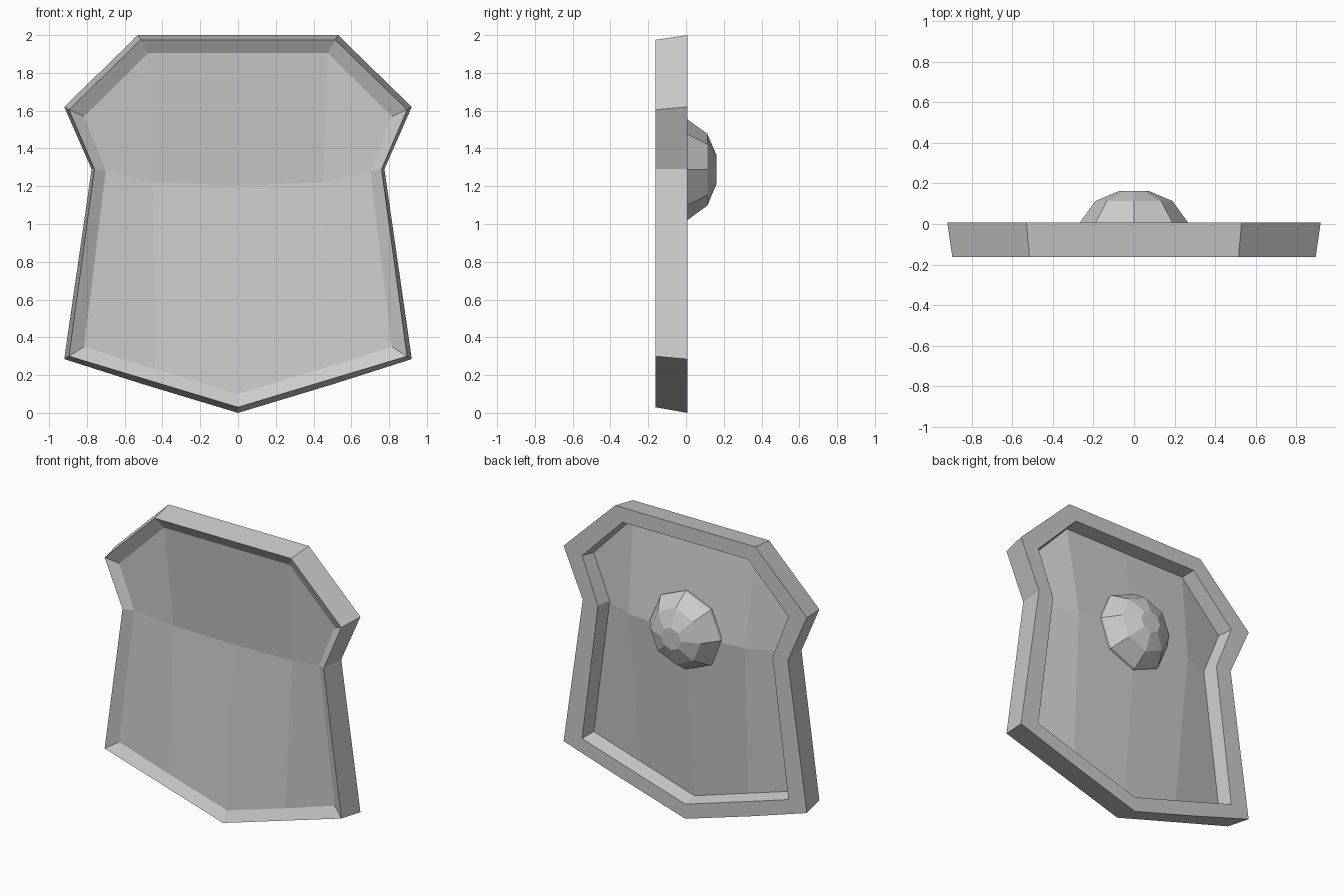
import bpy, bmesh, math

if "Cube" in bpy.data.objects:
    bpy.data.objects.remove(bpy.data.objects["Cube"])


def finish(bm, name):
    bmesh.ops.remove_doubles(bm, verts=bm.verts, dist=1e-5)
    bmesh.ops.recalc_face_normals(bm, faces=bm.faces)
    me = bpy.data.meshes.new(name)
    bm.to_mesh(me)
    bm.free()
    ob = bpy.data.objects.new(name, me)
    bpy.context.collection.objects.link(ob)
    return ob


# Half outlines (x, z): top centre, top corner, shoulder, waist, hip, lower mid, bottom tip
back_outer = [(0, 2), (.53, 2), (.92, 1.62), (.775, 1.29), (.92, .285), (.50, .151), (0, 0)]
front_rim = [(0, 1.975), (.515, 1.975), (.895, 1.605), (.76, 1.29), (.895, .30), (.48, .175), (0, .03)]
front_inner = [(0, 1.905), (.475, 1.905), (.815, 1.57), (.70, 1.28), (.815, .35), (.44, .232), (0, .10)]
back_inner = [(0, 1.90), (.475, 1.90), (.78, 1.59), (.66, 1.28), (.78, .34), (.42, .228), (0, .10)]
back_floor = [(0, 1.89), (.465, 1.89), (.76, 1.58), (.64, 1.28), (.76, .355), (.41, .247), (0, .12)]


def ring(bm, outline, y, side):
    return [bm.verts.new((side * x, y, z)) for x, z in outline]


def bridge(bm, a, b):
    for i in range(len(a) - 1):
        bm.faces.new((a[i], a[i + 1], b[i + 1], b[i]))


def panel(bm, r, side, mid, centre):
    # bowed plate: four facets per half meeting at the waist crease
    n = bm.verts.new((side * mid[0], mid[1], mid[2]))
    k = bm.verts.new((0, centre[0], centre[1]))
    for f in ((r[0], r[1], n, k), (r[1], r[2], r[3], n),
              (r[3], r[4], r[5], n), (n, r[5], r[6], k)):
        bm.faces.new(f)


# Shield body: rim frame with thin bowed plate, mirrored left and right
bm = bmesh.new()
for side in (1, -1):
    rings = [ring(bm, o, y, side) for o, y in (
        (front_inner, -.12), (front_rim, -.162), (back_outer, .008),
        (back_inner, .008), (back_floor, -.09))]
    for a, b in zip(rings, rings[1:]):
        bridge(bm, a, b)
    panel(bm, rings[0], side, (.45, -.058, 1.22), (-.045, 1.205))
    panel(bm, rings[-1], side, (.44, -.008, 1.275), (.008, 1.27))
finish(bm, "shield_body")

# Boss: eight-sided faceted dome on the back plate
bm = bmesh.new()
prev = None
for y, r in ((-.01, .268), (.008, .266), (.113, .19), (.162, .075)):
    cur = [bm.verts.new((r * math.sin(i * math.pi / 4), y, 1.2875 + r * math.cos(i * math.pi / 4)))
           for i in range(8)]
    if prev:
        bridge(bm, prev + prev[:1], cur + cur[:1])
    else:
        bm.faces.new(cur)
    prev = cur
bm.faces.new(prev)
finish(bm, "boss")
